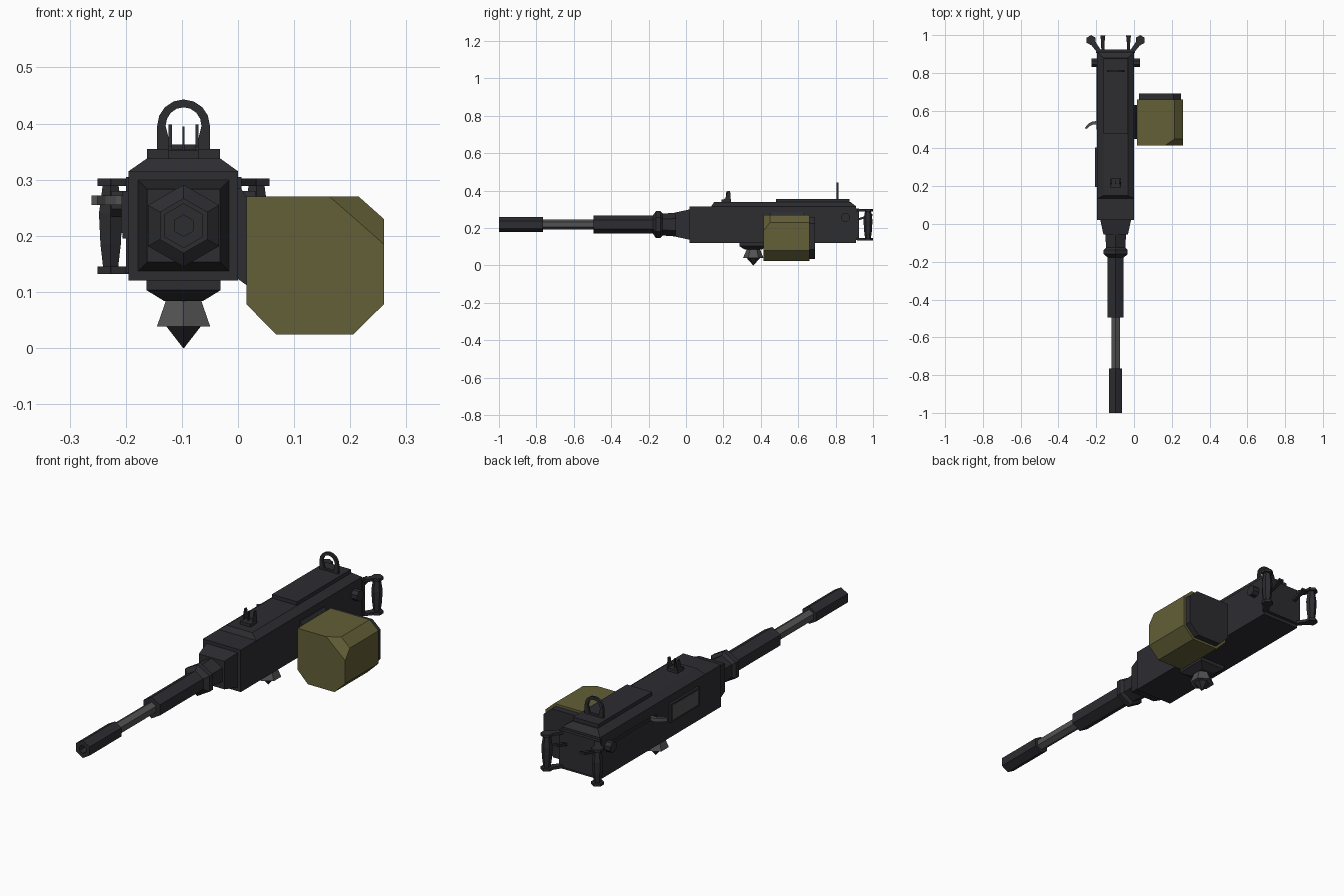
import bpy, bmesh, math
from mathutils import Vector

if "Cube" in bpy.data.objects:
    bpy.data.objects.remove(bpy.data.objects["Cube"])

CX, CZ = -0.097, 0.218   # gun axis


def material(name, r, g, b):
    m = bpy.data.materials.new(name)
    m.diffuse_color = (r, g, b, 1)
    m.use_nodes = True
    m.node_tree.nodes["Principled BSDF"].inputs["Base Color"].default_value = m.diffuse_color
    return m


DARK = material("gunmetal", 0.026, 0.025, 0.03)
GREY = material("steel", 0.085, 0.085, 0.085)
OLIVE = material("olive", 0.125, 0.115, 0.038)


def loft(name, rings, mat=DARK, closed=False):
    """Skin a run of equal-length point rings; cap the ends unless closed."""
    bm = bmesh.new()
    vs = [[bm.verts.new(p) for p in ring] for ring in rings]
    n = len(vs[0])
    for k in range(len(vs) if closed else len(vs) - 1):
        a, b = vs[k], vs[(k + 1) % len(vs)]
        for i in range(n):
            j = (i + 1) % n
            bm.faces.new((a[i], a[j], b[j], b[i]))
    if not closed:
        bm.faces.new(vs[0])
        bm.faces.new(vs[-1])
    bmesh.ops.recalc_face_normals(bm, faces=bm.faces)
    me = bpy.data.meshes.new(name)
    bm.to_mesh(me)
    bm.free()
    me.materials.append(mat)
    ob = bpy.data.objects.new(name, me)
    bpy.context.collection.objects.link(ob)
    return ob


def rect_z(x0, x1, y0, y1, z):
    return [(x0, y0, z), (x1, y0, z), (x1, y1, z), (x0, y1, z)]


def rect_y(x0, x1, z0, z1, y):
    return [(x0, y, z0), (x1, y, z0), (x1, y, z1), (x0, y, z1)]


def box(name, x0, x1, y0, y1, z0, z1, mat=DARK):
    return loft(name, [rect_z(x0, x1, y0, y1, z0), rect_z(x0, x1, y0, y1, z1)], mat)


def lathe(name, axis, centre, stations, sides=6, turn=90, mat=DARK):
    """Faceted turned part; stations are (position along axis, radius)."""
    rings = []
    for t, r in stations:
        ring = []
        for k in range(sides):
            a = math.radians(turn + 360 * k / sides)
            u, v = centre[0] + r * math.cos(a), centre[1] + r * math.sin(a)
            ring.append({"x": (t, u, v), "y": (u, t, v), "z": (u, v, t)}[axis])
        rings.append(ring)
    return loft(name, rings, mat)


def extrude(name, axis, profile, t0, t1, mat=DARK):
    def put(u, v, t):
        return {"x": (t, u, v), "y": (u, t, v), "z": (u, v, t)}[axis]
    return loft(name, [[put(u, v, t) for u, v in profile] for t in (t0, t1)], mat)


# Receiver, tapered nose and top cover
box("receiver", -0.195, 0, 0.02, 0.91, 0.12, 0.315)
loft("receiver_nose", [rect_y(-0.178, -0.016, 0.137, 0.299, 0.02),
                       rect_y(-0.162, -0.032, 0.153, 0.283, -0.055)])
loft("top_cover", [rect_z(-0.195, 0, 0.135, 0.91, 0.315),
                   rect_z(-0.162, -0.032, 0.15, 0.88, 0.338)])
box("cover_plate", -0.162, -0.032, 0.48, 0.875, 0.338, 0.355)
box("back_plate", -0.2, 0.006, 0.905, 0.925, 0.135, 0.305)

# Barrel group, hexagonal with points up
axis = (CX, CZ)
lathe("barrel_collar", "y", axis, [(-0.05, 0.064), (-0.13, 0.058)])
lathe("barrel_ring", "y", axis, [(-0.125, 0.058), (-0.137, 0.073), (-0.16, 0.073), (-0.177, 0.049)])
lathe("barrel_jacket", "y", axis, [(-0.16, 0.049), (-0.495, 0.049)])
lathe("barrel", "y", axis, [(-0.48, 0.027), (-0.78, 0.027)], mat=GREY)
lathe("muzzle", "y", axis, [(-0.765, 0.04), (-1, 0.04), (-1, 0.019), (-0.95, 0.019)])

# Front sight: base, two ears and a post
box("front_sight_base", -0.124, -0.07, 0.19, 0.24, 0.335, 0.352)
ear = [(0.19, 0.345), (0.24, 0.345), (0.236, 0.398), (0.222, 0.398), (0.212, 0.36)]
for side, x in (("left", -0.124), ("right", -0.076)):
    extrude("front_sight_ear_" + side, "x", ear, x, x + 0.006)
extrude("front_sight_post", "x", [(0.21, 0.345), (0.225, 0.345), (0.222, 0.395), (0.216, 0.395)],
        CX - 0.002, CX + 0.002)

# Rear ring sight: straight-sided arch with a rounded opening
outer, inner = [], []
for k in range(9):
    a = math.radians(180 - 22.5 * k)
    outer.append((0.047 * math.cos(a), 0.396 + 0.047 * math.sin(a)))
    inner.append((0.032 * math.cos(a), 0.396 + 0.033 * math.sin(a)))
outer += [(0.047, 0.352), (-0.047, 0.352)]
inner += [(0.024, 0.363), (-0.024, 0.363)]
ring_rows = [[(CX + o[0], 0.804, o[1]), (CX + i[0], 0.804, i[1]),
              (CX + i[0], 0.815, i[1]), (CX + o[0], 0.815, o[1])] for o, i in zip(outer, inner)]
loft("rear_sight_ring", ring_rows, closed=True)

# Paired rear parts: grips, arms, pins and thumb triggers
for side, s in (("left", -1), ("right", 1)):
    gx, gy = CX + s * 0.13, 0.973
    lathe("grip_" + side, "z", (gx, gy),
          [(0.14, 0.015), (0.185, 0.021), (0.24, 0.024), (0.292, 0.016)])
    for level, z in (("bottom", 0.132), ("top", 0.289)):
        lathe(f"grip_cap_{level}_{side}", "z", (gx, gy), [(z, 0.027), (z + 0.013, 0.027)])
        arm = [(CX + s * 0.075, 0.915), (CX + s * 0.103, 0.915),
               (CX + s * 0.14, 0.96), (CX + s * 0.12, 0.985)]
        extrude(f"grip_arm_{level}_{side}", "z", arm, z, z + 0.013)
    ends = sorted((CX + s * 0.09, CX + s * 0.128))
    lathe("side_pin_" + side, "x", (0.853, 0.257), [(ends[0], 0.025), (ends[1], 0.025)], 8, 22.5)
    tx = CX + s * 0.068
    loft("thumb_trigger_" + side, [rect_y(tx - 0.008, tx + 0.008, 0.238, 0.25, 0.915),
                                   rect_y(tx - 0.009, tx + 0.009, 0.252, 0.264, 0.96),
                                   rect_y(tx - 0.013, tx + 0.013, 0.265, 0.275, 0.998)])

# Left side: ejection window, slide rail and curved charging handle
box("side_window", -0.206, -0.19, 0.195, 0.405, 0.195, 0.28)
box("side_window_panel", -0.2075, -0.2, 0.21, 0.39, 0.205, 0.272, GREY)
box("slide_rail", -0.199, -0.19, 0.5, 0.83, 0.256, 0.27)
hook = [(-0.19, 0.545), (-0.22, 0.543), (-0.243, 0.53), (-0.261, 0.508),
        (-0.25, 0.503), (-0.236, 0.518), (-0.217, 0.527), (-0.19, 0.528)]
extrude("charging_handle", "z", hook, 0.255, 0.272, GREY)

# Mount below the receiver
loft("mount_base", [rect_z(-0.163, -0.031, 0.285, 0.435, 0.125),
                    rect_z(-0.163, -0.031, 0.285, 0.435, 0.103),
                    rect_z(-0.132, -0.062, 0.315, 0.405, 0.084)])
lathe("mount_cone", "z", (CX, 0.36), [(0.09, 0.034), (0.038, 0.055)], mat=GREY)
lathe("mount_tip", "z", (CX, 0.36), [(0.038, 0.035), (0, 0.001)])

# Ammunition box: clipped profile with the front upper corner sliced off
profile = [(0.015, 0.27), (0.215, 0.27), (0.26, 0.23), (0.26, 0.078),
           (0.205, 0.024), (0.068, 0.024), (0.015, 0.078)]
ammo = extrude("ammo_box", "y", profile, 0.415, 0.66, OLIVE)
p, q, r = Vector((0.163, 0.415, 0.27)), Vector((0.26, 0.415, 0.185)), Vector((0.215, 0.45, 0.27))
normal = (q - p).cross(r - p)
if normal.x < 0:
    normal.negate()
bm = bmesh.new()
bm.from_mesh(ammo.data)
cut = bmesh.ops.bisect_plane(bm, geom=bm.verts[:] + bm.edges[:] + bm.faces[:], dist=1e-5,
                             plane_co=p, plane_no=normal, clear_outer=True)
bmesh.ops.holes_fill(bm, edges=[e for e in bm.edges if e.is_boundary], sides=0)
bmesh.ops.recalc_face_normals(bm, faces=bm.faces)
bm.to_mesh(ammo.data)
bm.free()

# Dark box lid on the rear and bracket to the receiver
lid = [(0.138 + (x - 0.138) * 0.91, 0.147 + (z - 0.147) * 0.91) for x, z in profile]
extrude("ammo_box_lid", "y", lid, 0.655, 0.69)
extrude("ammo_bracket", "y", [(-0.01, 0.285), (0.005, 0.285), (0.018, 0.265), (0.018, 0.11), (-0.01, 0.13)],
        0.45, 0.63)
